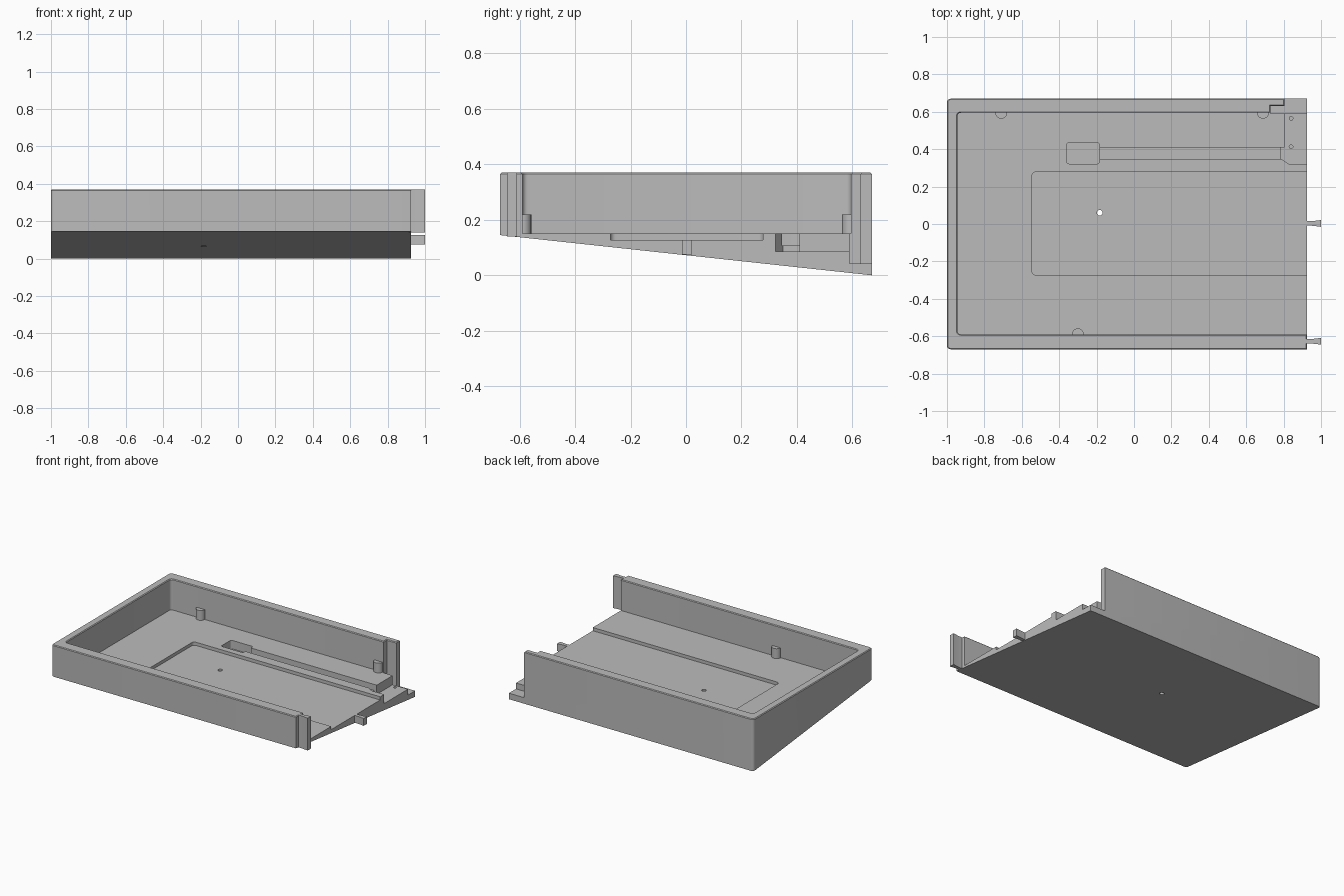
import bpy, bmesh, math

cube = bpy.data.objects.get("Cube")
if cube:
    bpy.data.objects.remove(cube, do_unlink=True)

TOP, FLOOR, END = 0.37, 0.15, 0.925

grey = bpy.data.materials.new("plain grey")
grey.use_nodes = True
grey.diffuse_color = (0.5, 0.5, 0.5, 1)
grey.node_tree.nodes["Principled BSDF"].inputs["Base Color"].default_value = (0.5, 0.5, 0.5, 1)


def prism(name, points, z0, z1, radius=0):
    """Upright prism over an outline, optionally with rounded corners."""
    bm = bmesh.new()
    low = bm.faces.new([bm.verts.new((x, y, z0)) for x, y in points])
    new = bmesh.ops.extrude_face_region(bm, geom=[low])["geom"]
    for v in new:
        if isinstance(v, bmesh.types.BMVert):
            v.co.z = z1
    if radius:
        sides = [e for e in bm.edges if abs(e.verts[0].co.z - e.verts[1].co.z) > 1e-4]
        bmesh.ops.bevel(bm, geom=sides, offset=radius, segments=5, profile=0.5, affect='EDGES')
    bmesh.ops.recalc_face_normals(bm, faces=bm.faces)
    mesh = bpy.data.meshes.new(name)
    bm.to_mesh(mesh)
    bm.free()
    mesh.materials.append(grey)
    ob = bpy.data.objects.new(name, mesh)
    bpy.context.collection.objects.link(ob)
    return ob


def rect(x0, x1, y0, y1):
    return [(x0, y0), (x1, y0), (x1, y1), (x0, y1)]


def disc(x, y, r, n=20):
    return [(x + r * math.cos(2 * math.pi * i / n), y + r * math.sin(2 * math.pi * i / n)) for i in range(n)]


def cut(target, cutter):
    """Subtract the cutter for good and remove it."""
    mod = target.modifiers.new("cut", 'BOOLEAN')
    mod.operation, mod.solver, mod.object = 'DIFFERENCE', 'EXACT', cutter
    cutter.hide_render = True
    mesh = bpy.data.meshes.new_from_object(target.evaluated_get(bpy.context.evaluated_depsgraph_get()))
    target.modifiers.clear()
    target.data = mesh
    bpy.data.objects.remove(cutter, do_unlink=True)


# Wedge body: rounded on the closed end, underside sloping to the back
body = prism("tray_body", rect(-1, 1.2, -0.67, 0.67), 0, TOP, 0.02)
cut(body, prism("end_cutter", rect(END, 1.4, -1, 1), -1, 1))
for v in body.data.vertices:
    if v.co.z < 0.01:
        v.co.z = 0.0725 - v.co.y * 0.108

# Main tray opening and floor recess
cut(body, prism("tray_cutter", rect(-0.945, 1.3, -0.59, 0.595), FLOOR, 1, 0.02))
cut(body, prism("recess_cutter", rect(-0.545, 1.3, -0.273, 0.278), 0.127, 0.3, 0.02))

# Cable channel with its wider pocket
cut(body, prism("pocket_cutter", rect(-0.36, -0.185, 0.322, 0.435), 0.09, 0.3, 0.012))
cut(body, prism("channel_cutter", rect(-0.2, 0.85, 0.347, 0.41), 0.107, 0.3))

# Lowered corner and stepped end of the back wall
corner = [(0.785, 0.35), (0.825, 0.322), (1.2, 0.322), (1.2, 0.6), (0.805, 0.6), (0.805, 0.41), (0.785, 0.41)]
cut(body, prism("corner_cutter", corner, 0.085, 0.3))
step = [(0.73, 0.59), (1.2, 0.59), (1.2, 0.9), (0.805, 0.9), (0.805, 0.63), (0.73, 0.63)]
cut(body, prism("wall_end_cutter", step, 0.043, 1))

# Screw holes
for x, y, r in [(-0.183, 0.06, 0.015), (0.84, 0.565, 0.01), (0.84, 0.413, 0.01)]:
    cut(body, prism("hole_cutter", disc(x, y, r), 0.055, 0.3))

# Fine chamfer around the rim
bm = bmesh.new()
bm.from_mesh(body.data)
rim = [e for e in bm.edges if all(v.co.z > TOP - 1e-4 for v in e.verts)
       and all(v.co.x < 0.72 for v in e.verts) is not None
       and len(e.link_faces) == 2 and e.calc_face_angle(0) > 0.5]
bmesh.ops.bevel(bm, geom=rim, offset=0.005, segments=1, affect='EDGES')
bm.to_mesh(body.data)
bm.free()

# Support pegs against the long walls
for name, x, y in [("back_peg_right", -0.71, 0.595), ("back_peg_left", 0.69, 0.595), ("front_peg", -0.3, -0.59)]:
    prism(name, disc(x, y, 0.032), FLOOR - 0.01, 0.22)

# Flared joining tabs on the open end
for name, y, z0, z1 in [("middle_tab", 0.003, 0.075, 0.127), ("front_tab", -0.627, 0.14, TOP)]:
    half = [(0.915, 0.012), (0.95, 0.012), (1, 0.018)]
    outline = [(x, y - w) for x, w in half] + [(x, y + w) for x, w in reversed(half)]
    prism(name, outline, z0, z1)

# Smooth the rounded parts, keep hard edges crisp
for ob in bpy.data.objects:
    ob.select_set(ob.type == 'MESH' and grey.name in ob.data.materials)
bpy.context.view_layer.objects.active = body
bpy.ops.object.shade_smooth_by_angle(angle=math.radians(30))
